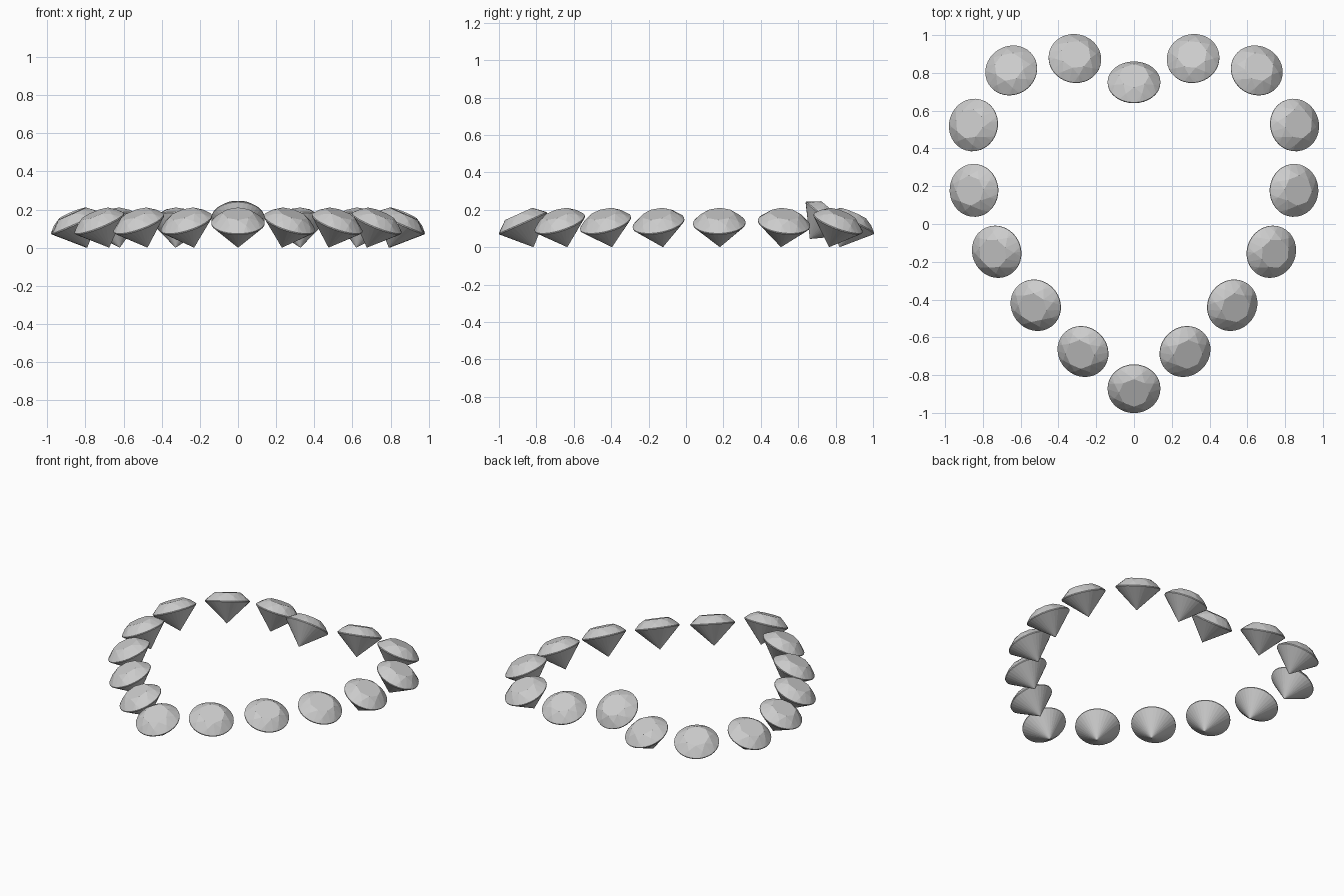
import bpy, bmesh, math
from mathutils import Vector, Matrix

if "Cube" in bpy.data.objects:
    bpy.data.objects.remove(bpy.data.objects["Cube"])

R, CROWN, PAV = 0.14, 0.055, 0.14


def ring(bm, n, r, z, offset=0.0):
    for i in range(n):
        a = 2 * math.pi * (i + offset) / n
        bm.verts.new((r * math.cos(a), r * math.sin(a), z))


# Shared round brilliant mesh: table, star points, thin girdle, pavilion tip
bm = bmesh.new()
ring(bm, 8, 0.57 * R, CROWN)
ring(bm, 8, 0.80 * R, 0.58 * CROWN, 0.5)
ring(bm, 32, R, 0.003)
ring(bm, 32, R, -0.003)
bm.verts.new((0, 0, -PAV))
bmesh.ops.convex_hull(bm, input=bm.verts[:])
bmesh.ops.dissolve_limit(bm, angle_limit=0.01, verts=bm.verts[:], edges=bm.edges[:])
bmesh.ops.recalc_face_normals(bm, faces=bm.faces[:])
mesh = bpy.data.meshes.new("cut_stone")
bm.to_mesh(mesh)
bm.free()


def stone(name, x, y, nx, ny, tilt=24):
    """Stand a stone on its tip, leaning along the outward direction (nx, ny)."""
    t = math.radians(tilt)
    axis = Vector((-ny, nx, 0)).normalized()
    z = PAV * math.cos(t) + (0.044 if tilt > 30 else 0.0)
    ob = bpy.data.objects.new(name, mesh)
    spin = Matrix.Rotation(math.atan2(ny, nx), 4, 'Z')
    ob.matrix_world = Matrix.Translation((x, y, z)) @ Matrix.Rotation(t, 4, axis) @ spin
    bpy.context.collection.objects.link(ob)


# Centre stones: point and cleft of the heart
stone("point_stone", 0, -0.872, 0, -1)
stone("cleft_stone", 0, 0.75, 0, 1, 39)

# Right half of the heart (x, y, outward direction), mirrored to the left
half = [
    (0.27, -0.675, 0.70, -0.71),
    (0.52, -0.43, 0.80, -0.60),
    (0.727, -0.147, 0.91, -0.42),
    (0.847, 0.178, 1.00, -0.06),
    (0.85, 0.524, 0.96, 0.28),
    (0.65, 0.813, 0.53, 0.85),
    (0.313, 0.876, -0.25, 0.97),
]
for i, (x, y, nx, ny) in enumerate(half, 1):
    stone(f"right_stone_{i}", x, y, nx, ny)
    stone(f"left_stone_{i}", -x, y, -nx, ny)
